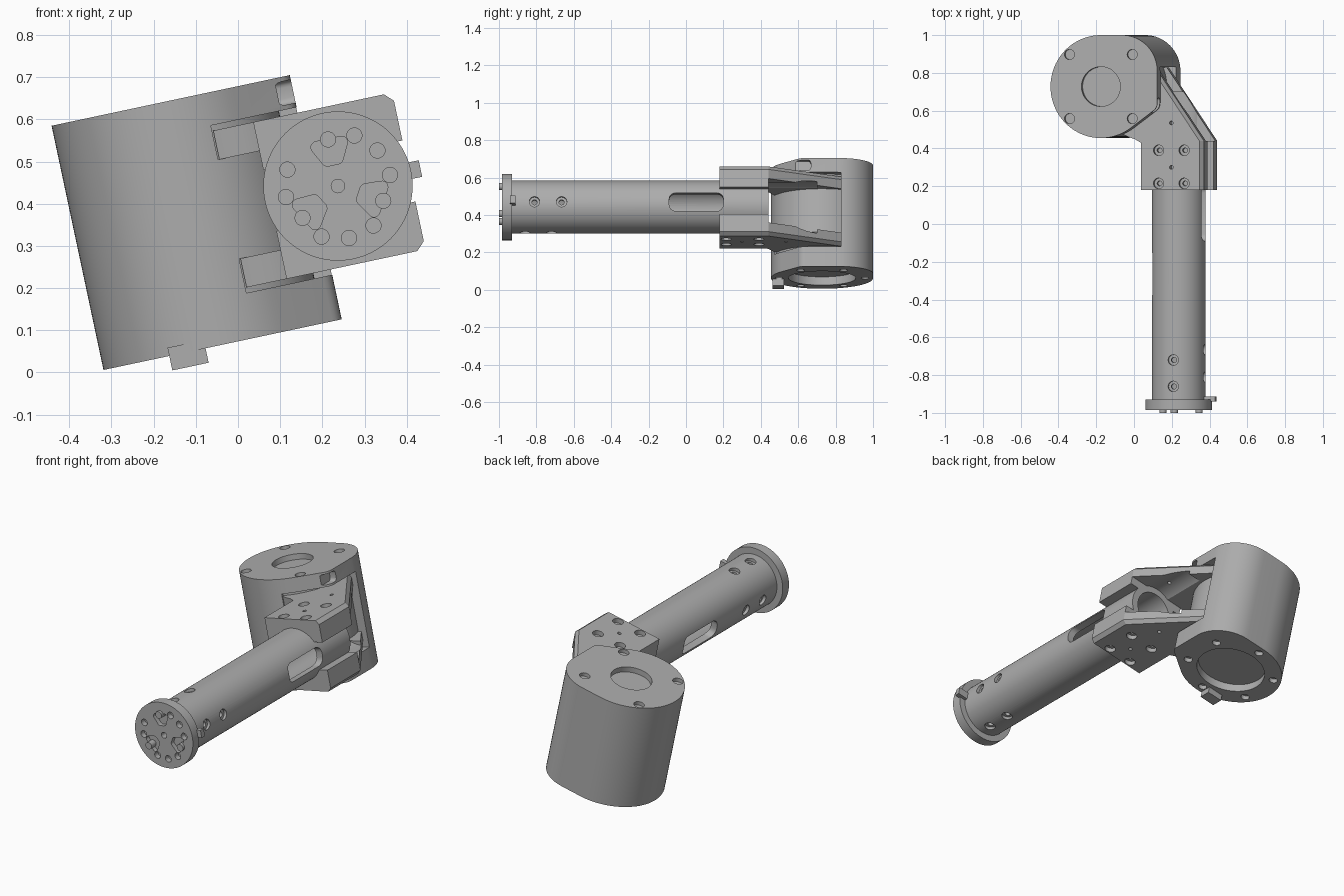
import bpy, bmesh
from math import radians, cos, sin, pi
from mathutils import Matrix, Vector
from mathutils.geometry import convex_hull_2d

if "Cube" in bpy.data.objects:
    bpy.data.objects.remove(bpy.data.objects["Cube"])

# One machined-metal grey
grey = bpy.data.materials.new("metal_grey")
grey.use_nodes = True
grey.diffuse_color = (0.42, 0.42, 0.42, 1)
grey.node_tree.nodes["Principled BSDF"].inputs["Base Color"].default_value = (0.42, 0.42, 0.42, 1)

# Everything is built around the tube axis, then the whole joint is tilted
TILT = Matrix.Translation((0.237, 0, 0.442)) @ Matrix.Rotation(radians(-12), 4, 'Y')


def circle(a, b, r, n=32):
    return [(a + r * cos(2 * pi * i / n), b + r * sin(2 * pi * i / n)) for i in range(n)]


def hull(*outlines):
    pts = [Vector(p) for o in outlines for p in o]
    return [tuple(pts[i]) for i in convex_hull_2d(pts)]


def slot(a, b, half_a, half_b, r):
    return hull(*[circle(a + i * (half_a - r), b + j * (half_b - r), r, 16)
                  for i in (-1, 1) for j in (-1, 1)])


def rect(a0, a1, b0, b1):
    return [(a0, b0), (a1, b0), (a1, b1), (a0, b1)]


def extrude(name, outline, lo, hi, axis, top=None):
    """Solid from an outline swept along x, y or z; top may differ in shape."""
    place = {'x': lambda a, b, h: (h, a, b),
             'y': lambda a, b, h: (a, h, b),
             'z': lambda a, b, h: (a, b, h)}[axis]
    bm = bmesh.new()
    lower = [bm.verts.new(place(a, b, lo)) for a, b in outline]
    upper = [bm.verts.new(place(a, b, hi)) for a, b in (top or outline)]
    n = len(lower)
    bm.faces.new(lower)
    bm.faces.new(upper)
    for i in range(n):
        j = (i + 1) % n
        bm.faces.new((lower[i], lower[j], upper[j], upper[i]))
    bmesh.ops.recalc_face_normals(bm, faces=bm.faces)
    mesh = bpy.data.meshes.new(name)
    bm.to_mesh(mesh)
    bm.free()
    ob = bpy.data.objects.new(name, mesh)
    bpy.context.scene.collection.objects.link(ob)
    return ob


def combine(ob, tools, operation='DIFFERENCE'):
    """Apply boolean tools to a part and remove them."""
    for t in tools:
        m = ob.modifiers.new("cut", 'BOOLEAN')
        m.operation, m.solver, m.object = operation, 'EXACT', t
    bpy.context.view_layer.update()
    graph = bpy.context.evaluated_depsgraph_get()
    mesh = bpy.data.meshes.new_from_object(ob.evaluated_get(graph))
    ob.modifiers.clear()
    ob.data = mesh
    for t in tools:
        bpy.data.objects.remove(t)


def cut(outline, lo, hi, axis):
    ob = extrude("cutter", outline, lo, hi, axis)
    ob.hide_render = True
    return ob


def finish(ob):
    ob.data.materials.clear()
    ob.data.materials.append(grey)
    ob.data.shade_smooth()
    ob.data.set_sharp_from_angle(angle=radians(25))
    ob.matrix_world = TILT


# Motor drum: round body with a lobe towards the arm
DU, DY, R = -0.362, 0.7275, 0.2725
BOT, TOP = -0.311, 0.281
body = hull(circle(DU, DY, R, 96), circle(-0.247, 0.81, 0.19, 64), circle(-0.107, 0.64, 0.05))
drum = extrude("motor_drum", body, BOT, TOP, 'z')

# Lobe cleared between the arm plates, then the round core put back
combine(drum, [cut(rect(-0.265, 0.1, 0.3, 0.83), -0.203, 0.203, 'z')])
combine(drum, [extrude("core", circle(DU, DY, 0.262, 96), -0.25, 0.25, 'z'),
               extrude("core", circle(DU, DY, R - 0.0006, 96), -0.12, 0.12, 'z')], 'UNION')

# Recesses, screw holes and lobe pocket in the drum
cuts = [cut(circle(DU, DY, 0.105, 64), TOP - 0.03, TOP + 0.1, 'z'),
        cut(circle(DU, DY, 0.18, 64), BOT - 0.1, BOT + 0.045, 'z'),
        cut(slot(0.625, 0.242, 0.042, 0.028, 0.015), -0.095, 0.1, 'x')]
for k in range(4):
    a = pi / 4 + k * pi / 2
    cuts.append(cut(circle(DU + 0.24 * cos(a), DY + 0.24 * sin(a), 0.027, 24), TOP - 0.02, TOP + 0.1, 'z'))
for k in range(6):
    a = pi / 6 + k * pi / 3
    cuts.append(cut(circle(DU + 0.23 * cos(a), DY + 0.23 * sin(a), 0.022, 24), BOT - 0.1, BOT + 0.025, 'z'))
combine(drum, cuts)
finish(drum)
finish(extrude("drum_locating_tab", rect(-0.475, -0.387, 0.462, 0.525), BOT - 0.035, BOT + 0.02, 'z'))

# Tube: hollow, with two side slots and screw holes near the flange
tube = extrude("arm_tube", circle(0, 0, 0.142, 96), -0.935, 0.44, 'y')
cuts = [cut(circle(0, 0, 0.105, 64), -0.9, 0.6, 'y'),
        cut(slot(0.055, 0, 0.145, 0.05, 0.035), 0.03, 0.3, 'x'),
        cut(slot(-0.265, 0, 0.145, 0.05, 0.035), -0.3, -0.03, 'x')]
for s in (-1, 1):
    side, upper = sorted((s * 0.125, s * 0.2)), sorted((s * 0.05, s * 0.2))
    for y in (-0.81, -0.665):
        cuts += [cut(circle(y, 0, 0.028, 24), *side, 'x'), cut(circle(y, 0, 0.014, 16), *upper, 'x')]
    for y in (-0.86, -0.72):
        cuts += [cut(circle(0, y, 0.028, 24), *side, 'z'), cut(circle(0, y, 0.014, 16), *upper, 'z')]
combine(tube, cuts)
finish(tube)

# End flange with bolt circle, three rounded pockets and dowel pins
flange = extrude("end_flange", circle(0, 0, 0.177, 96), -0.985, -0.93, 'y')
cuts = [cut(circle(0, 0, 0.016, 24), -1.1, -0.8, 'y')]
for k in range(3):
    turn = k * 2 * pi / 3
    for d in (0, 30, 60):
        if (k, d) != (1, 0):
            a = turn + radians(d)
            cuts.append(cut(circle(0.126 * cos(a), 0.126 * sin(a), 0.018, 24), -1.1, -0.955, 'y'))
    a = turn + pi / 2
    c, s = cos(a), sin(a)
    corners = [(0.065, 0.012), (0.065, -0.012), (0.1, 0.03), (0.1, -0.03)]
    pocket = hull(*[circle(p * c - q * s, p * s + q * c, 0.014, 16) for p, q in corners])
    cuts.append(cut(pocket, -1.1, -0.96, 'y'))
    finish(extrude("dowel_pin", circle(0.113 * c, 0.113 * s, 0.019, 24), -1.0, -0.95, 'y'))
combine(flange, cuts)
finish(flange)
finish(extrude("flange_key", rect(0.13, 0.2, -0.02, 0.02), -0.94, -0.912, 'y'))


# Arm plate outline, set back by e along its slanted outer edge
def plate(e):
    return [(-0.165, 0.43), (0.172 - e, 0.43), (0.172 - e, 0.44), (-0.09 - e, 0.829),
            (-0.262, 0.829), (-0.262, 0.475), (-0.235, 0.462), (-0.195, 0.448)]


# Upper and lower brackets: clamp block on the tube and plate reaching the drum
for s, side in ((1, "upper"), (-1, "lower")):
    profile = [(-0.165, 0.074), (0.172, 0.074), (0.172, 0.17), (0.152, 0.19), (-0.165, 0.19)]
    block = extrude(side + "_bracket", [(u, s * w) for u, w in profile], 0.18, 0.44, 'y')
    combine(block, [extrude("web", plate(0), s * 0.12, s * 0.17, 'z'),
                    extrude("bevelled_web", plate(0), s * 0.17, s * 0.19, 'z', plate(0.02))], 'UNION')
    cuts = [cut(circle(0, 0, 0.141, 96), 0, 0.7, 'y')]
    for u in (-0.069, 0.069):
        for y in (0.215, 0.39):
            cuts += [cut(circle(u, y, 0.028, 24), *sorted((s * 0.165, s * 0.3)), 'z'),
                     cut(circle(u, y, 0.013, 16), *sorted((s * 0.14, s * 0.3)), 'z')]
    for y in (0.3, 0.535):
        cuts.append(cut(circle(0, y, 0.01, 16), *sorted((s * 0.05, s * 0.3)), 'z'))
    combine(block, cuts)
    finish(block)
